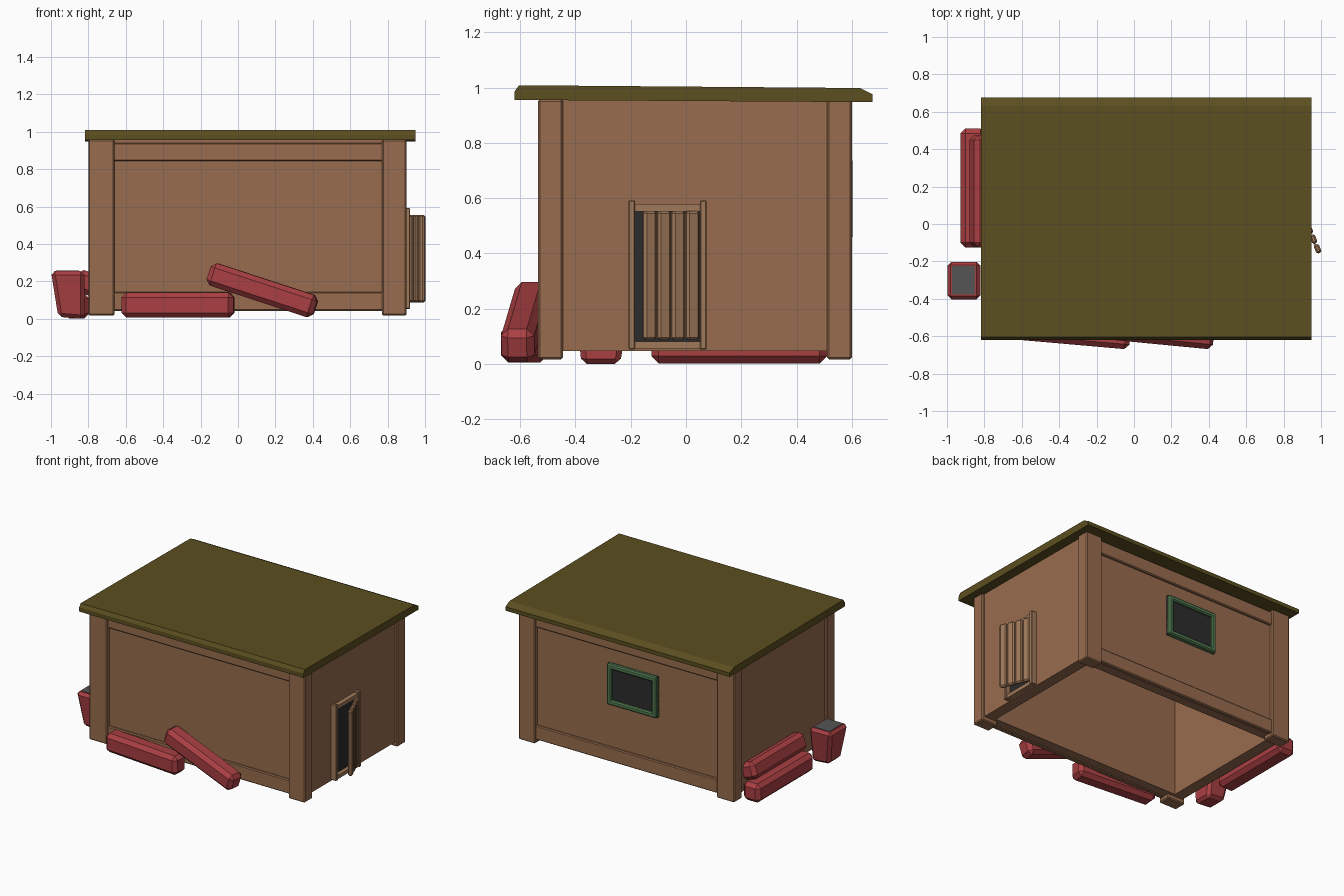
import bpy, bmesh
from math import radians
from mathutils import Vector, Matrix

if "Cube" in bpy.data.objects:
    bpy.data.objects.remove(bpy.data.objects["Cube"])


def material(name, rgb):
    m = bpy.data.materials.new(name)
    m.diffuse_color = (*rgb, 1)
    m.use_nodes = True
    m.node_tree.nodes["Principled BSDF"].inputs["Base Color"].default_value = m.diffuse_color
    return m


WOOD = material("wood", (0.31, 0.15, 0.075))
TRIM = material("light_wood", (0.35, 0.19, 0.10))
ROOF = material("roof_felt", (0.105, 0.077, 0.014))
RED = material("red_paint", (0.40, 0.05, 0.055))
GREEN = material("green_paint", (0.08, 0.19, 0.08))
DARK = material("dark", (0.025, 0.025, 0.025))
SOIL = material("soil_grey", (0.09, 0.09, 0.09))


def finish(name, bm, mat, bevel=0.0):
    if bevel:
        bmesh.ops.bevel(bm, geom=bm.edges[:], offset=bevel, segments=1, affect='EDGES')
    bmesh.ops.recalc_face_normals(bm, faces=bm.faces[:])
    me = bpy.data.meshes.new(name)
    bm.to_mesh(me)
    bm.free()
    me.materials.append(mat)
    ob = bpy.data.objects.new(name, me)
    bpy.context.collection.objects.link(ob)
    return ob


def box(name, x, y, z, mat, bevel=0.0):
    bm = bmesh.new()
    bmesh.ops.create_cube(bm, size=1)
    for v in bm.verts:
        v.co = [(r[0] + r[1]) / 2 + c * (r[1] - r[0]) for r, c in zip((x, y, z), v.co)]
    return finish(name, bm, mat, bevel)


def planter(name, loc, size, rot):
    # trough along local x with slanted chamfered ends
    bm = bmesh.new()
    bmesh.ops.create_cube(bm, size=1)
    for v in bm.verts:
        v.co = [c * s for c, s in zip(v.co, size)]
    ob = finish(name, bm, RED, 0.026)
    ob.location = loc
    ob.rotation_euler = [radians(a) for a in rot]
    return ob


# corner posts
for fx, x in (("left", (-0.80, -0.66)), ("right", (0.77, 0.90))):
    for fy, y in (("front", (-0.535, -0.445)), ("back", (0.51, 0.60))):
        box(f"{fy}_{fx}_post", x, y, (0.025, 0.965), WOOD, 0.007)

# hollow walls, open underneath
box("front_wall", (-0.78, 0.88), (-0.505, -0.425), (0.055, 0.965), WOOD)
box("back_wall", (-0.78, 0.88), (0.49, 0.57), (0.055, 0.965), WOOD)
box("left_wall", (-0.78, -0.70), (-0.425, 0.49), (0.055, 0.965), WOOD)
box("right_wall", (0.80, 0.88), (-0.425, 0.49), (0.055, 0.965), WOOD)

# horizontal trim boards on front and back
for side, y in (("front", (-0.522, -0.49)), ("back", (0.555, 0.587))):
    box(f"{side}_lower_board", (-0.67, 0.78), y, (0.05, 0.15), WOOD, 0.006)
    box(f"{side}_upper_board", (-0.67, 0.78), y, (0.85, 0.947), WOOD, 0.006)

# sloping roof slab, profile in y-z extruded along x
profile = [(-0.62, 0.963), (-0.62, 0.993), (-0.604, 1.016), (0.63, 1.006), (0.675, 0.983), (0.675, 0.955)]
bm = bmesh.new()
face = bm.faces.new([bm.verts.new((-0.817, y, z)) for y, z in profile])
ext = bmesh.ops.extrude_face_region(bm, geom=[face])
bmesh.ops.translate(bm, vec=(1.767, 0, 0), verts=[g for g in ext['geom'] if isinstance(g, bmesh.types.BMVert)])
finish("roof", bm, ROOF)

# doorway and frame
box("doorway", (0.87, 0.884), (-0.19, 0.055), (0.075, 0.575), DARK)
box("door_jamb_free_side", (0.86, 0.92), (-0.208, -0.184), (0.06, 0.60), TRIM, 0.004)
box("door_jamb_hinge_side", (0.86, 0.92), (0.05, 0.075), (0.06, 0.60), TRIM, 0.004)
box("door_lintel", (0.86, 0.912), (-0.186, 0.052), (0.56, 0.587), TRIM)
box("door_sill", (0.86, 0.912), (-0.186, 0.052), (0.063, 0.09), TRIM)

# door standing ajar, made of four slats on a backing
door = Matrix.Translation((0.90, 0.047, 0)) @ Matrix.Rotation(radians(23), 4, 'Z')
parts = [box("door_backing", (-0.005, 0.005), (-0.215, 0), (0.10, 0.555), TRIM)]
for i in range(4):
    y = -0.222 + i * 0.056
    parts.append(box(f"door_slat_{i + 1}", (-0.010, 0.020), (y, y + 0.05), (0.095, 0.562), TRIM, 0.009))
for p in parts:
    p.matrix_world = door

# back window
wx, wz = (-0.185, 0.205), (0.46, 0.75)
wy, t = (0.555, 0.603), 0.035
box("window_pane", wx, (0.56, 0.585), wz, DARK)
box("window_frame_top", wx, wy, (wz[1] - t, wz[1]), GREEN, 0.008)
box("window_frame_bottom", wx, wy, (wz[0], wz[0] + t), GREEN, 0.008)
for n, a in (("left", wx[0]), ("right", wx[1] - t)):
    box(f"window_frame_{n}", (a, a + t), wy, wz, GREEN, 0.008)

# fallen red troughs, two in front and two on the left
planter("front_flat_trough", (-0.32, -0.585, 0.081), (0.60, 0.12, 0.135), (0, 0, -5))
planter("front_leaning_trough", (0.13, -0.583, 0.160), (0.60, 0.12, 0.125), (0, 18, -5.5))
planter("left_lower_trough", (-0.862, 0.192, 0.076), (0.635, 0.132, 0.132), (0, 0, 90))
planter("left_upper_trough", (-0.812, 0.175, 0.200), (0.60, 0.12, 0.12), (20, 0, 90))

# tapered square pot with soil
bm = bmesh.new()
bmesh.ops.create_cube(bm, size=1)
for v in bm.verts:
    if v.co.z > 0:
        v.co = Vector((-0.911 + v.co.x * 0.178, -0.302 + v.co.y * 0.205, 0.262))
    else:
        v.co = Vector((-0.891 + v.co.x * 0.14, -0.308 + v.co.y * 0.14, 0.012 - v.co.x * 0.012))
finish("pot", bm, RED, 0.02)
box("pot_soil", (-0.972, -0.85), (-0.378, -0.225), (0.23, 0.265), SOIL)

# rest the model on z = 0
bpy.context.view_layer.update()
obs = list(bpy.context.scene.objects)
low = min((o.matrix_world @ v.co).z for o in obs for v in o.data.vertices)
for o in obs:
    o.location.z -= low
